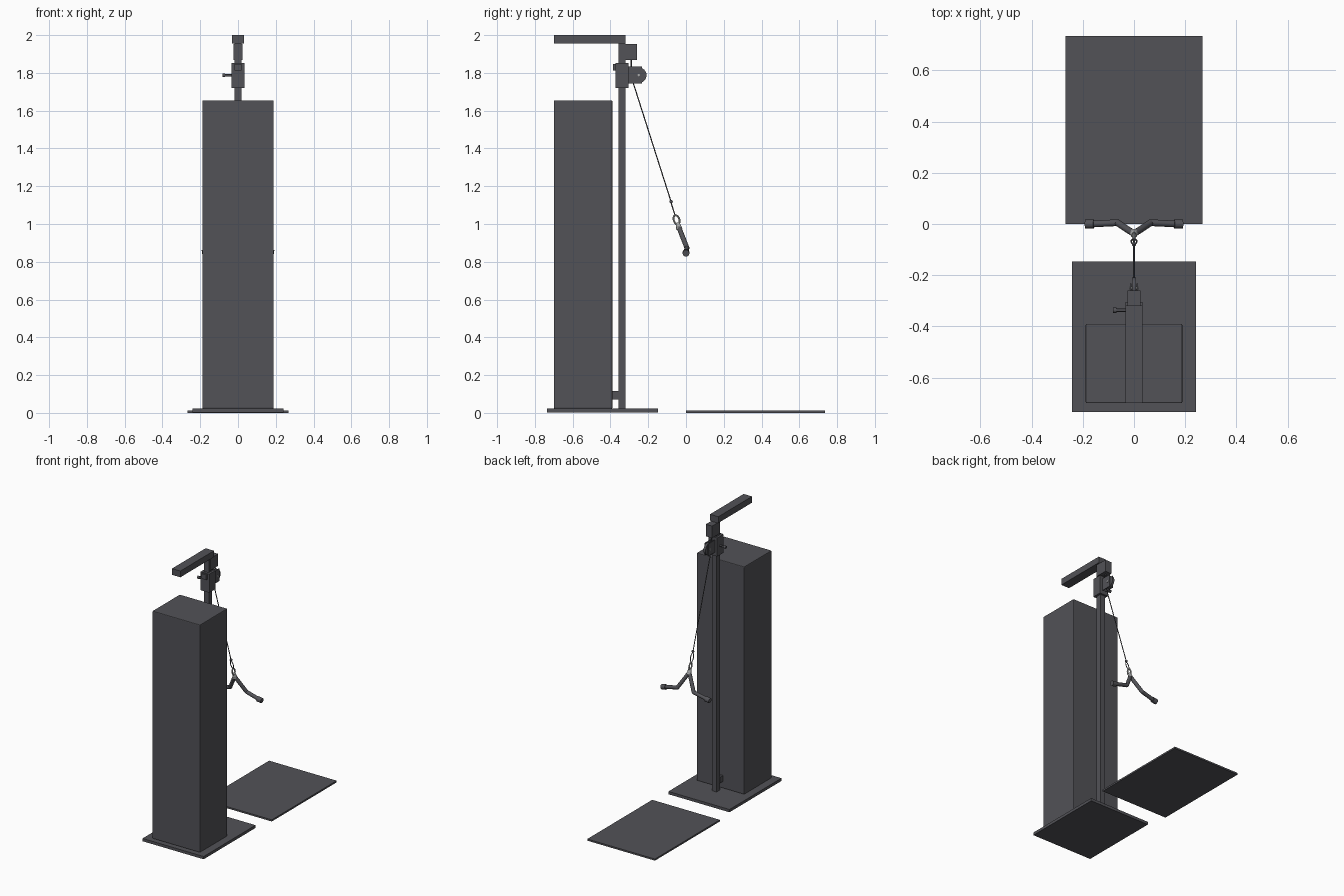
import bpy, bmesh, math
from mathutils import Vector

if "Cube" in bpy.data.objects:
    bpy.data.objects.remove(bpy.data.objects["Cube"])


def material(name, rgb):
    m = bpy.data.materials.new(name)
    m.diffuse_color = (*rgb, 1)
    m.use_nodes = True
    m.node_tree.nodes["Principled BSDF"].inputs["Base Color"].default_value = m.diffuse_color
    return m


DARK = material("charcoal", (0.085, 0.085, 0.096))
STEEL = material("light steel", (0.40, 0.41, 0.41))


def finish(name, bm, mat, smooth=False):
    bmesh.ops.recalc_face_normals(bm, faces=bm.faces)
    me = bpy.data.meshes.new(name)
    bm.to_mesh(me)
    bm.free()
    me.materials.append(mat)
    ob = bpy.data.objects.new(name, me)
    bpy.context.collection.objects.link(ob)
    if smooth:
        bpy.ops.object.select_all(action='DESELECT')
        bpy.context.view_layer.objects.active = ob
        ob.select_set(True)
        bpy.ops.object.shade_smooth_by_angle(angle=math.radians(40))
    return ob


def box(name, x, y, z, mat=DARK, bevel=0.0):
    """Box from (min, max) ranges on each axis."""
    bm = bmesh.new()
    bmesh.ops.create_cube(bm, size=1)
    for v in bm.verts:
        v.co = [r[0] if c < 0 else r[1] for c, r in zip(v.co, (x, y, z))]
    if bevel:
        bmesh.ops.bevel(bm, geom=bm.edges[:], offset=bevel, segments=2,
                        profile=0.5, affect='EDGES')
    return finish(name, bm, mat)


def rod(name, a, b, r, mat=DARK, r2=None, sides=16):
    """Cylinder or cone between two points."""
    a, b = Vector(a), Vector(b)
    bm = bmesh.new()
    bmesh.ops.create_cone(bm, cap_ends=True, segments=sides, radius1=r,
                          radius2=r if r2 is None else r2, depth=(b - a).length)
    rot = (b - a).to_track_quat('Z', 'Y')
    for v in bm.verts:
        v.co = rot @ v.co + (a + b) / 2
    return finish(name, bm, mat, True)


def ball(name, c, r, mat=DARK):
    bm = bmesh.new()
    bmesh.ops.create_uvsphere(bm, u_segments=14, v_segments=8, radius=r)
    bmesh.ops.translate(bm, verts=bm.verts, vec=c)
    return finish(name, bm, mat, True)


def link(name, c, axis, length, width, wire, side_x, mat):
    """Oval ring whose long side runs along axis."""
    c, axis = Vector(c), Vector(axis).normalized()
    across = Vector((1, 0, 0)) if side_x else axis.cross(Vector((1, 0, 0)))
    normal = axis.cross(across)
    bm = bmesh.new()
    n, k = 24, 8
    rings = []
    for i in range(n):
        t = math.tau * i / n
        out = axis * math.cos(t) + across * math.sin(t)
        p = c + axis * math.cos(t) * length / 2 + across * math.sin(t) * width / 2
        rings.append([bm.verts.new(p + wire * (out * math.cos(math.tau * j / k)
                      + normal * math.sin(math.tau * j / k))) for j in range(k)])
    for i in range(n):
        p, q = rings[i], rings[(i + 1) % n]
        for j in range(k):
            bm.faces.new((p[j], p[(j + 1) % k], q[(j + 1) % k], q[j]))
    return finish(name, bm, mat, True)


# Floor pieces
box("base_plate", (-0.242, 0.242), (-0.735, -0.147), (0.003, 0.023))
box("floor_mat", (-0.268, 0.268), (0.0, 0.735), (0.0, 0.012))

# Weight tower, upright and lower bracket
box("weight_tower", (-0.189, 0.189), (-0.70, -0.39), (0.023, 1.655), bevel=0.005)
box("upright", (-0.019, 0.019), (-0.357, -0.319), (0.023, 1.99))
box("lower_bracket", (-0.02, 0.02), (-0.392, -0.355), (0.072, 0.115))

# Top boom and cable outlet block
box("top_boom", (-0.033, 0.033), (-0.70, -0.319), (1.955, 2.0))
box("cable_outlet", (-0.025, 0.025), (-0.35, -0.26), (1.867, 1.953))

# Sliding carriage with lock pin
box("carriage", (-0.034, 0.034), (-0.374, -0.305), (1.72, 1.853))
box("carriage_latch", (-0.019, 0.019), (-0.387, -0.372), (1.812, 1.848))
rod("lock_pin", (-0.03, -0.337, 1.787), (-0.075, -0.337, 1.787), 0.006)
rod("lock_knob", (-0.068, -0.337, 1.787), (-0.083, -0.337, 1.787), 0.010)

# Pulley wheel between two cheek plates
for s in (-1, 1):
    box("pulley_cheek", sorted((s * 0.009, s * 0.015)), (-0.307, -0.232), (1.745, 1.833))
rod("pulley_wheel", (-0.008, -0.25, 1.788), (0.008, -0.25, 1.788), 0.041, sides=32)
rod("pulley_axle", (-0.018, -0.25, 1.788), (0.018, -0.25, 1.788), 0.006, STEEL)

# Cable and stop ball
rod("cable_feed", (0, -0.29, 1.90), (0, -0.29, 1.78), 0.003, sides=8)
rod("cable", (0, -0.29, 1.78), (0, -0.079, 1.118), 0.003, sides=8)
ball("cable_stop", (0, -0.079, 1.118), 0.009)

# Connecting links down to the handle
down = (0, 0.033, -0.10)
link("snap_hook", (0, -0.068, 1.078), down, 0.062, 0.022, 0.003, True, DARK)
link("steel_ring", (0, -0.050, 1.022), down, 0.05, 0.03, 0.005, False, STEEL)
rod("swivel", (0, -0.045, 1.008), (0, -0.035, 0.973), 0.010, STEEL, 0.017)

# Angled handle with end caps
top = (0, -0.038, 0.983)
for s in (-1, 1):
    bend, end = (s * 0.065, 0.005, 0.873), (s * 0.165, 0.0, 0.850)
    rod("handle_arm", top, bend, 0.013)
    ball("handle_bend", bend, 0.013)
    rod("handle_grip", bend, end, 0.013)
    rod("handle_cap", (s * 0.157, 0, 0.850), (s * 0.19, 0, 0.845), 0.018)
ball("handle_hub", top, 0.015)
